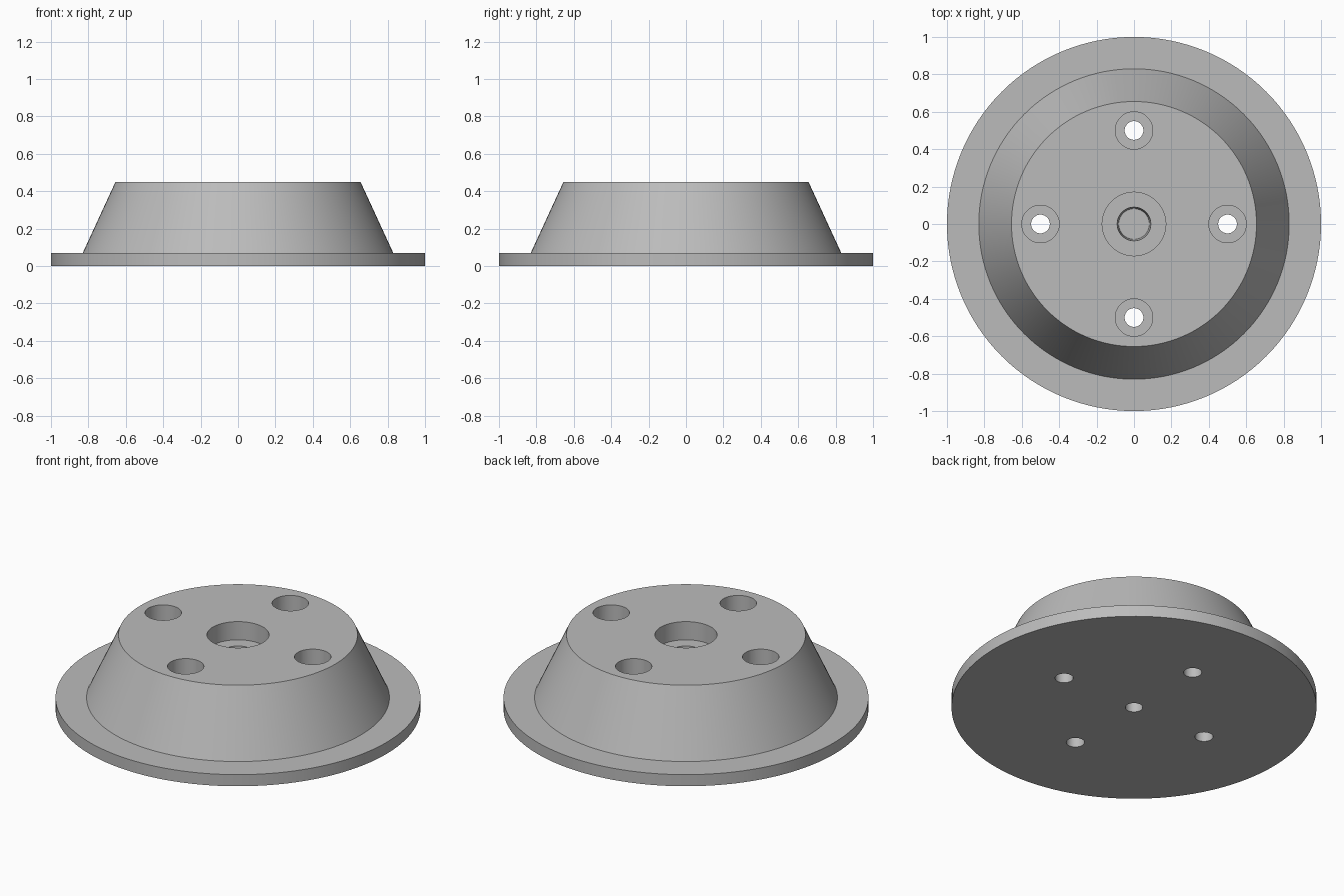
import bpy, bmesh, math
from mathutils import Vector

if "Cube" in bpy.data.objects:
    bpy.data.objects.remove(bpy.data.objects["Cube"])

grey = bpy.data.materials.new("Plain grey")
grey.use_nodes = True
colour = (0.5, 0.5, 0.5, 1)
grey.diffuse_color = colour
grey.node_tree.nodes["Principled BSDF"].inputs["Base Color"].default_value = colour


def lathe(name, profile, steps, location=(0, 0, 0)):
    """Spin a radius/height profile, starting and ending on the axis."""
    bm = bmesh.new()
    verts = [bm.verts.new((r, 0, z)) for r, z in profile]
    edges = [bm.edges.new(pair) for pair in zip(verts, verts[1:])]
    bmesh.ops.spin(bm, geom=verts + edges, axis=(0, 0, 1), cent=(0, 0, 0),
                   angle=math.tau, steps=steps, use_duplicate=False)
    bmesh.ops.remove_doubles(bm, verts=bm.verts, dist=0.0001)
    bmesh.ops.recalc_face_normals(bm, faces=bm.faces)
    mesh = bpy.data.meshes.new(name)
    bm.to_mesh(mesh)
    bm.free()
    mesh.materials.append(grey)
    obj = bpy.data.objects.new(name, mesh)
    obj.location = location
    bpy.context.collection.objects.link(obj)
    return obj


# Flanged tapered hub with a stepped centre recess and a blind hole below
hub = lathe("flanged_hub", [
    (0, 0.1), (0.048, 0.1), (0.048, 0), (1, 0), (1, 0.07), (0.83, 0.07),
    (0.655, 0.45), (0.17, 0.45), (0.17, 0.34), (0.09, 0.34),
    (0.082, 0.2), (0, 0.2)], 128)

# Four counterbored bolt holes
bolt_profile = [(0, -0.1), (0.05, -0.1), (0.05, 0.25), (0.1, 0.25), (0.1, 0.6), (0, 0.6)]
for i in range(4):
    angle = i * math.pi / 2
    place = Vector((math.cos(angle), math.sin(angle), 0)) * 0.5
    cutter = lathe(f"bolt_hole_cutter_{i + 1}", bolt_profile, 48, place)
    cutter.hide_render = True
    cutter.hide_set(True)
    cut = hub.modifiers.new(f"Bolt hole {i + 1}", "BOOLEAN")
    cut.operation = "DIFFERENCE"
    cut.solver = "EXACT"
    cut.object = cutter

# Bake the cuts so the smooth shading follows the finished edges
bpy.ops.object.select_all(action="DESELECT")
hub.select_set(True)
bpy.context.view_layer.objects.active = hub
bpy.context.view_layer.update()
for modifier in list(hub.modifiers):
    bpy.ops.object.modifier_apply(modifier=modifier.name)
bpy.ops.object.shade_smooth_by_angle(angle=math.radians(25))
